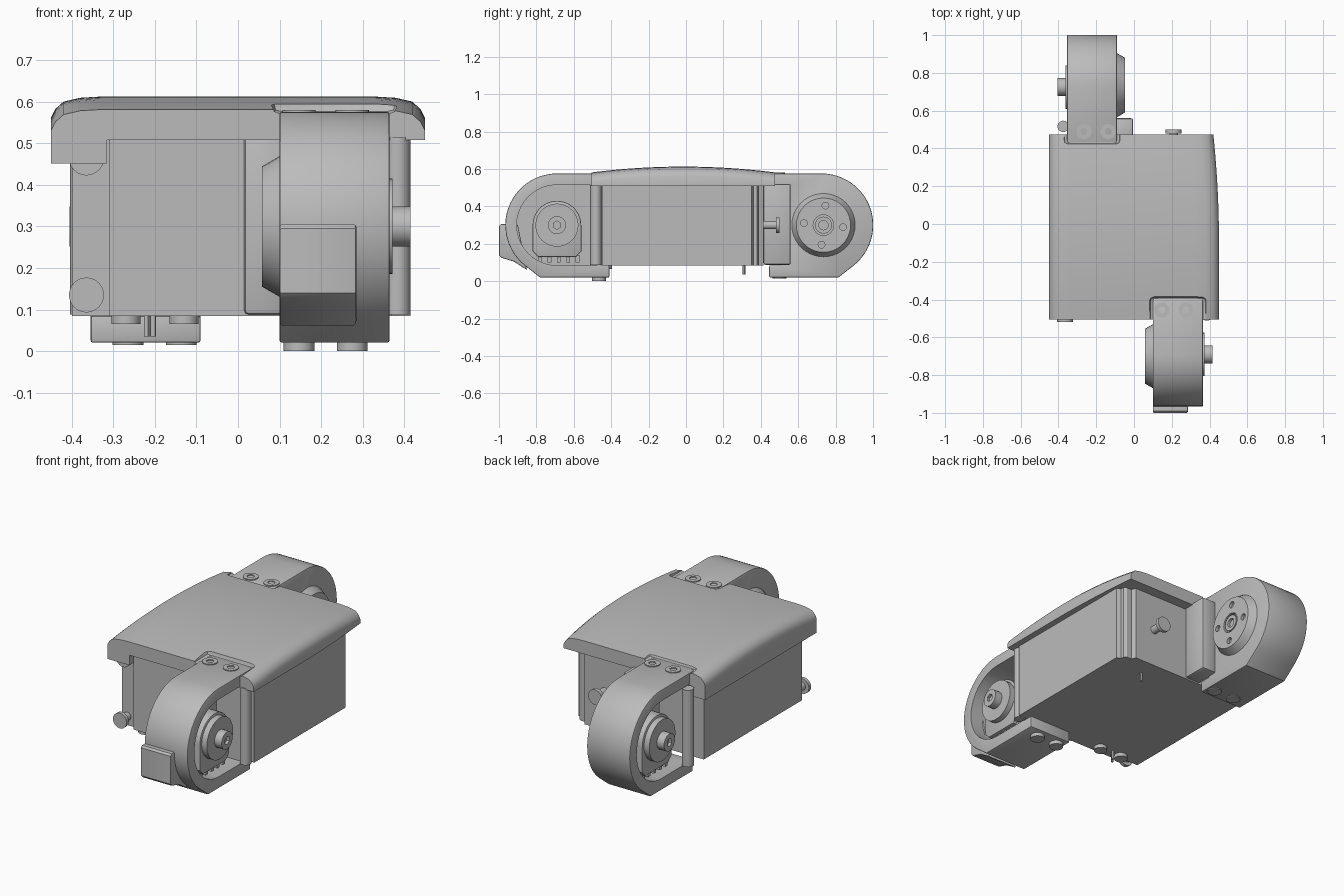
import bpy, bmesh
from math import sin, cos, pi, radians
from mathutils import Matrix, Vector

old = bpy.data.objects.get("Cube")
if old:
    bpy.data.objects.remove(old)

grey = bpy.data.materials.new("plain grey")
grey.use_nodes = True
GREY = (0.5, 0.5, 0.5, 1)
grey.diffuse_color = GREY
grey.node_tree.nodes["Principled BSDF"].inputs["Base Color"].default_value = GREY

# Half turn that takes the front pod to the back
TURN = Matrix.Translation((0.005, 0.0175, 0)) @ Matrix.Rotation(pi, 4, 'Z') @ Matrix.Translation((-0.005, -0.0175, 0))


def activate(ob):
    bpy.ops.object.select_all(action='DESELECT')
    ob.select_set(True)
    bpy.context.view_layer.objects.active = ob


def finish(name, bm, bevel=0.0):
    bmesh.ops.recalc_face_normals(bm, faces=bm.faces)
    me = bpy.data.meshes.new(name)
    bm.to_mesh(me)
    bm.free()
    ob = bpy.data.objects.new(name, me)
    bpy.context.collection.objects.link(ob)
    me.materials.append(grey)
    activate(ob)
    if bevel:
        m = ob.modifiers.new("soft_edges", 'BEVEL')
        m.width, m.segments, m.limit_method = bevel, 2, 'ANGLE'
        m.angle_limit = radians(50)
        bpy.ops.object.modifier_apply(modifier=m.name)
    bpy.ops.object.shade_smooth_by_angle(angle=radians(30))
    return ob


def prism(name, pts, lo, hi, axis='X', bevel=0.0):
    """Extrude a (y, z) profile along X, or an (x, y) profile along Z."""
    bm = bmesh.new()
    at = (lambda p: (lo, p[0], p[1])) if axis == 'X' else (lambda p: (p[0], p[1], lo))
    face = bm.faces.new([bm.verts.new(at(p)) for p in pts])
    new = bmesh.ops.extrude_face_region(bm, geom=[face])["geom"]
    step = Vector((hi - lo, 0, 0)) if axis == 'X' else Vector((0, 0, hi - lo))
    bmesh.ops.translate(bm, vec=step, verts=[v for v in new if isinstance(v, bmesh.types.BMVert)])
    return finish(name, bm, bevel)


def box(name, x, y, z, bevel=0.0):
    return prism(name, [(x[0], y[0]), (x[1], y[0]), (x[1], y[1]), (x[0], y[1])], z[0], z[1], 'Z', bevel)


def rod(name, a, b, r, r2=None, segs=32):
    """Cylinder or cone from point a to point b."""
    a, b = Vector(a), Vector(b)
    bm = bmesh.new()
    rot = (b - a).to_track_quat('Z', 'Y').to_matrix().to_4x4()
    bmesh.ops.create_cone(bm, cap_ends=True, segments=segs, radius1=r, radius2=r if r2 is None else r2,
                          depth=(b - a).length, matrix=Matrix.Translation((a + b) / 2) @ rot)
    return finish(name, bm)


def cut(ob, *cutters):
    for c in cutters:
        activate(ob)
        m = ob.modifiers.new("cut", 'BOOLEAN')
        m.operation, m.object, m.solver = 'DIFFERENCE', c, 'EXACT'
        bpy.ops.object.modifier_apply(modifier=m.name)
        bpy.data.objects.remove(c)
    activate(ob)
    bpy.ops.object.shade_smooth_by_angle(angle=radians(30))
    return ob


def arc(cy, cz, r, a0, a1, n):
    return [(cy + r * cos(radians(a0 + (a1 - a0) * i / n)), cz + r * sin(radians(a0 + (a1 - a0) * i / n)))
            for i in range(n + 1)]


# Body with stepped corner at the front and fluted corner at the back
prism("body", [(-0.4, -0.45), (-0.31, -0.45), (-0.31, -0.475), (0.37, -0.475), (0.37, -0.45), (0.415, -0.45),
               (0.415, 0.35), (0.39, 0.36), (0.39, 0.38), (0.375, 0.39), (0.345, 0.39), (0.335, 0.415),
               (-0.4, 0.415)], 0.085, 0.53, 'Z')

# Lid arched from front to back, with rounded long sides
ends = [(-0.505 + 0.98 * i / 16) for i in range(17)]
crown = [(y, 0.613 - 0.13 * (y + 0.015) ** 2) for y in ends]
bm = bmesh.new()
section = [(-0.45, 0.508), (-0.45, -0.05), (-0.44, -0.03), (-0.42, -0.012), (-0.38, -0.003), (-0.33, 0)]
rings = []
for y, top in crown:
    taper = 0.03 * max(0, (y + 0.1) / 0.575) ** 2
    left = [(x, z if z > 0.1 else top + z) for x, z in section]
    right = [(-x - taper, z) for x, z in reversed(left)]
    rings.append([bm.verts.new((x, y, z)) for x, z in left + right])
for a, b in zip(rings, rings[1:]):
    for i in range(len(a)):
        j = (i + 1) % len(a)
        bm.faces.new((a[i], a[j], b[j], b[i]))
bm.faces.new(rings[0])
bm.faces.new(rings[-1])
lid = finish("lid", bm)
notches = []
for back in (False, True):
    notch = box("lid_notch", (0.08, 0.385), (-0.7, -0.385), (0.57, 0.7), 0.025)
    if back:
        notch.data.transform(TURN)
    notches.append(notch)
cut(lid, *notches)

# Deeper skirt along the right side of the lid
box("lid_skirt", (-0.45, -0.41), (-0.505, 0.475), (0.452, 0.52))
for name, y in (("front_lid_corner", (-0.505, -0.47)), ("back_lid_corner", (0.44, 0.475))):
    box(name, (-0.45, -0.315), y, (0.452, 0.52))

CY, CZ = -0.69, 0.3


def pod(side):
    parts = []

    def add(ob):
        ob.name = side + "_" + ob.name
        parts.append(ob)

    # Housing with tabs that grip the body above and below
    shell = prism("pod_housing", [(-0.385, 0.576), (-0.385, 0.5), (-0.47, 0.5), (-0.47, 0.085), (-0.41, 0.085),
                                  (-0.41, 0.02), (-0.78, 0.02)] + arc(CY, CZ, 0.276, 232, 90, 24),
                  0.1, 0.365, 'X', 0.006)
    hollow = prism("hollow", [(-0.35, 0.515)] + arc(CY, CZ, 0.215, 90, 270, 20) + [(-0.35, 0.085)], 0.2, 0.5)
    add(cut(shell, hollow))

    # Motor plate and shaft in the open outer side
    add(prism("motor_plate", arc(CY, CZ, 0.13, 0, 180, 20) + [(-0.82, 0.16), (-0.79, 0.13), (-0.59, 0.13),
                                                            (-0.56, 0.16)], 0.19, 0.34, 'X', 0.006))
    add(rod("motor_cap", (0.33, CY, CZ), (0.372, CY, CZ), 0.115))
    shaft = rod("motor_shaft", (0.36, CY, CZ), (0.416, CY, CZ), 0.048)
    add(cut(shaft, rod("socket", (0.4, CY, CZ), (0.5, CY, CZ), 0.022, segs=6)))
    for i in range(5):
        y = -0.79 + i * 0.05
        add(box("plate_rib", (0.2, 0.32), (y, y + 0.02), (0.1, 0.14)))

    # Tapered bearing disc on the inner side, with hub and bolt holes
    hub_y = -0.7
    disc = rod("bearing_disc", (0.11, hub_y, CZ), (0.058, hub_y, CZ), 0.175, 0.145, 40)
    holes = [rod("hole", (0, hub_y + 0.105 * cos(a), CZ + 0.105 * sin(a)),
                 (0.075, hub_y + 0.105 * cos(a), CZ + 0.105 * sin(a)), 0.018, segs=16)
             for a in [0.1 + k * pi / 2 for k in range(4)]]
    holes.append(rod("hole", (0, hub_y, CZ), (0.08, hub_y, CZ), 0.055))
    add(cut(disc, *holes))
    add(cut(rod("hub_ring", (0.09, hub_y, CZ), (0.06, hub_y, CZ), 0.045),
            rod("hole", (0, hub_y, CZ), (0.075, hub_y, CZ), 0.025)))

    # Tab screws above and below
    for x in (0.147, 0.275):
        ring = rod("top_screw", (x, -0.455, 0.57), (x, -0.455, 0.581), 0.04)
        add(cut(ring, rod("socket", (x, -0.455, 0.575), (x, -0.455, 0.6), 0.02, segs=6)))
        low = 0.0 if side == "front" else 0.014
        add(rod("foot_screw", (x, -0.465, low), (x, -0.465, 0.03), 0.037))

    # Upright posts where the housing meets the body
    add(rod("outer_post", (0.385, -0.482, 0.088), (0.385, -0.482, 0.515), 0.03, segs=20))
    add(box("inner_post", (0.015, 0.11), (-0.525 if side == "back" else -0.49, -0.38), (0.088, 0.52), 0.01))

    if side == "front":
        # Bumper block on the nose
        add(prism("bumper", [(-0.85, 0.06), (-0.92, 0.105), (-0.985, 0.125), (-1, 0.14), (-1, 0.295),
                             (-0.99, 0.305), (-0.9, 0.305)], 0.1, 0.285, 'X', 0.006))
    else:
        for ob in parts:
            ob.data.transform(TURN)


pod("front")
pod("back")


def long_screw(name, x, z, y0, y1):
    d = 1 if y1 > y0 else -1
    rod(name + "_shank", (x, y0, z), (x, y1, z), 0.022)
    head = rod(name + "_head", (x, y1 - 0.02 * d, z), (x, y1, z), 0.042)
    cut(head, rod("socket", (x, y1 - 0.01 * d, z), (x, y1 + 0.05 * d, z), 0.02, segs=6))


# Mounting screws
long_screw("lower_front", -0.365, 0.135, -0.44, -0.518)
long_screw("upper_front", -0.365, 0.465, -0.44, -0.49)
long_screw("back", 0.21, 0.3, 0.4, 0.5)

# Small pins and screw heads under the body
for x, y, z in ((0.21, 0.31, 0.035), (-0.22, -0.44, 0.035), (-0.205, -0.42, 0.035)):
    rod("bottom_pin", (x, y, z), (x, y, 0.1), 0.007, segs=12)
for x in (-0.27, -0.13):
    rod("bottom_screw", (x, -0.43, 0.065), (x, -0.43, 0.1), 0.035)
